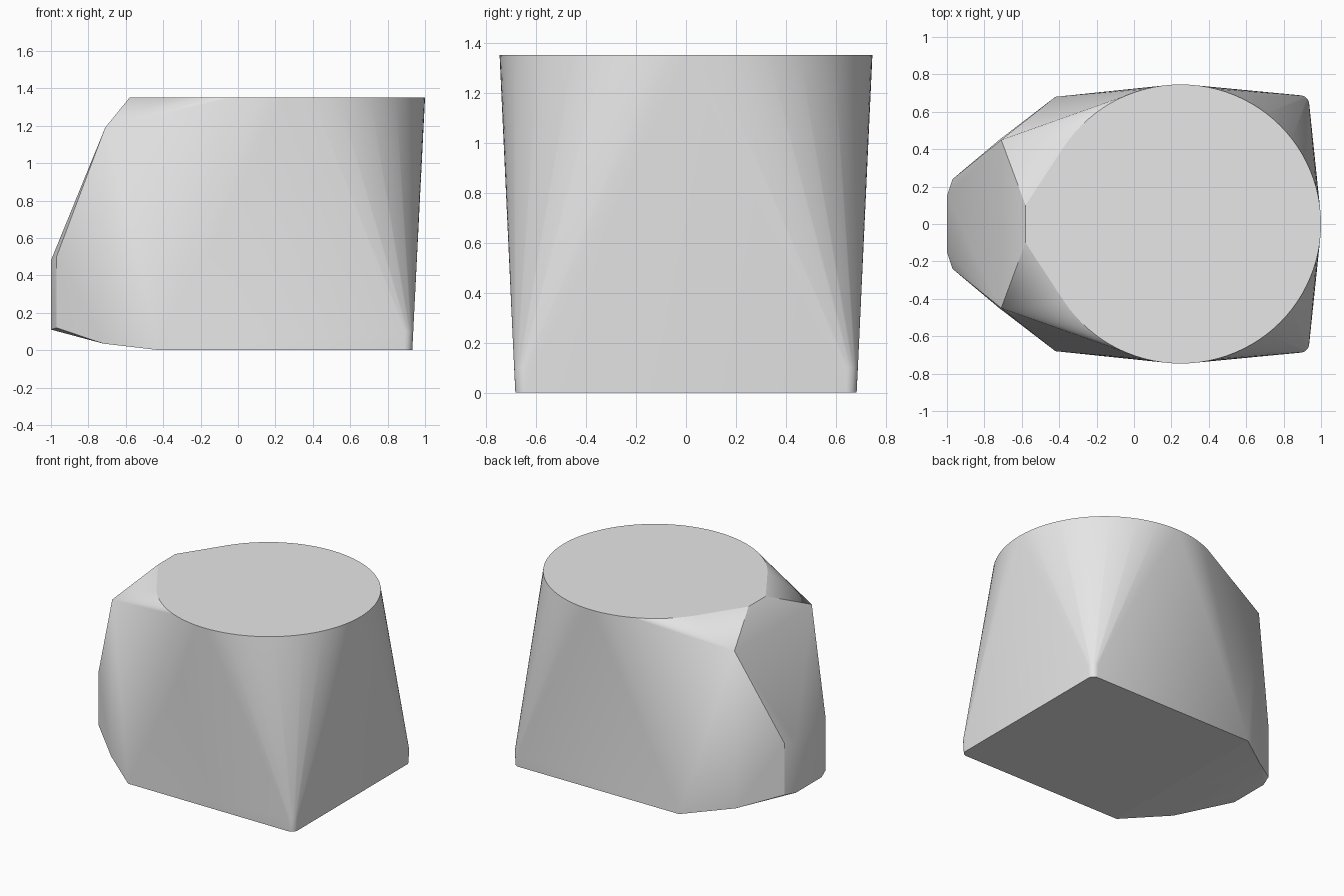
import bpy, bmesh, math

cube = bpy.data.objects.get("Cube")
if cube:
    bpy.data.objects.remove(cube, do_unlink=True)

TOP = 1.35
points = []

# Round rim at the top
SEGMENTS = 96
for i in range(SEGMENTS):
    a = 2 * math.pi * i / SEGMENTS
    points.append((0.25 + 0.75 * math.cos(a), 0.746 * math.sin(a), TOP))

# Half outline of the base, nose and chamfered shoulder
half = [
    (-0.58, 0.10, TOP),     # lip beside the rim
    (-0.71, 0.45, 1.19),    # shoulder
    (-1.00, 0.15, 0.48),    # nose upper edge
    (-0.97, 0.24, 0.50),
    (-1.00, 0.15, 0.11),    # nose lower edge
    (-0.97, 0.24, 0.12),
    (-0.72, 0.45, 0.035),
    (-0.42, 0.68, 0.0),     # base side corner
]
# Rounded base corner, with a short upright edge
for height, grow in ((0.0, 0.0), (0.1, 0.005)):
    for i in range(7):
        a = math.radians(3 + 14 * i)
        points_r = 0.045 + grow
        half.append((0.887 + points_r * math.cos(a),
                     0.638 + points_r * math.sin(a), height))

# Mirror the half outline across the middle
for x, y, z in half:
    points += [(x, y, z), (x, -y, z)]

# Wrap everything in one convex skin
bm = bmesh.new()
for p in points:
    bm.verts.new(p)
bmesh.ops.convex_hull(bm, input=bm.verts[:])
bmesh.ops.delete(bm, geom=[v for v in bm.verts if not v.link_faces], context='VERTS')
bm.normal_update()
for side in (1, -1):
    caps = [f for f in bm.faces if f.normal.z * side > 0.9999]
    if len(caps) > 1:
        bmesh.ops.dissolve_faces(bm, faces=caps)
bmesh.ops.recalc_face_normals(bm, faces=bm.faces[:])

mesh = bpy.data.meshes.new("faceted_body")
bm.to_mesh(mesh)
bm.free()
body = bpy.data.objects.new("faceted_body", mesh)
bpy.context.collection.objects.link(body)

# Plain grey material
grey = bpy.data.materials.new("plain_grey")
grey.use_nodes = True
colour = (0.8, 0.8, 0.8, 1.0)
grey.diffuse_color = colour
grey.node_tree.nodes["Principled BSDF"].inputs["Base Color"].default_value = colour
mesh.materials.append(grey)

# Smooth sides with flat caps
bpy.ops.object.select_all(action='DESELECT')
body.select_set(True)
bpy.context.view_layer.objects.active = body
bpy.ops.object.shade_smooth_by_angle(angle=math.radians(30))
for poly in mesh.polygons:
    if abs(poly.normal.z) > 0.999:
        poly.use_smooth = False
